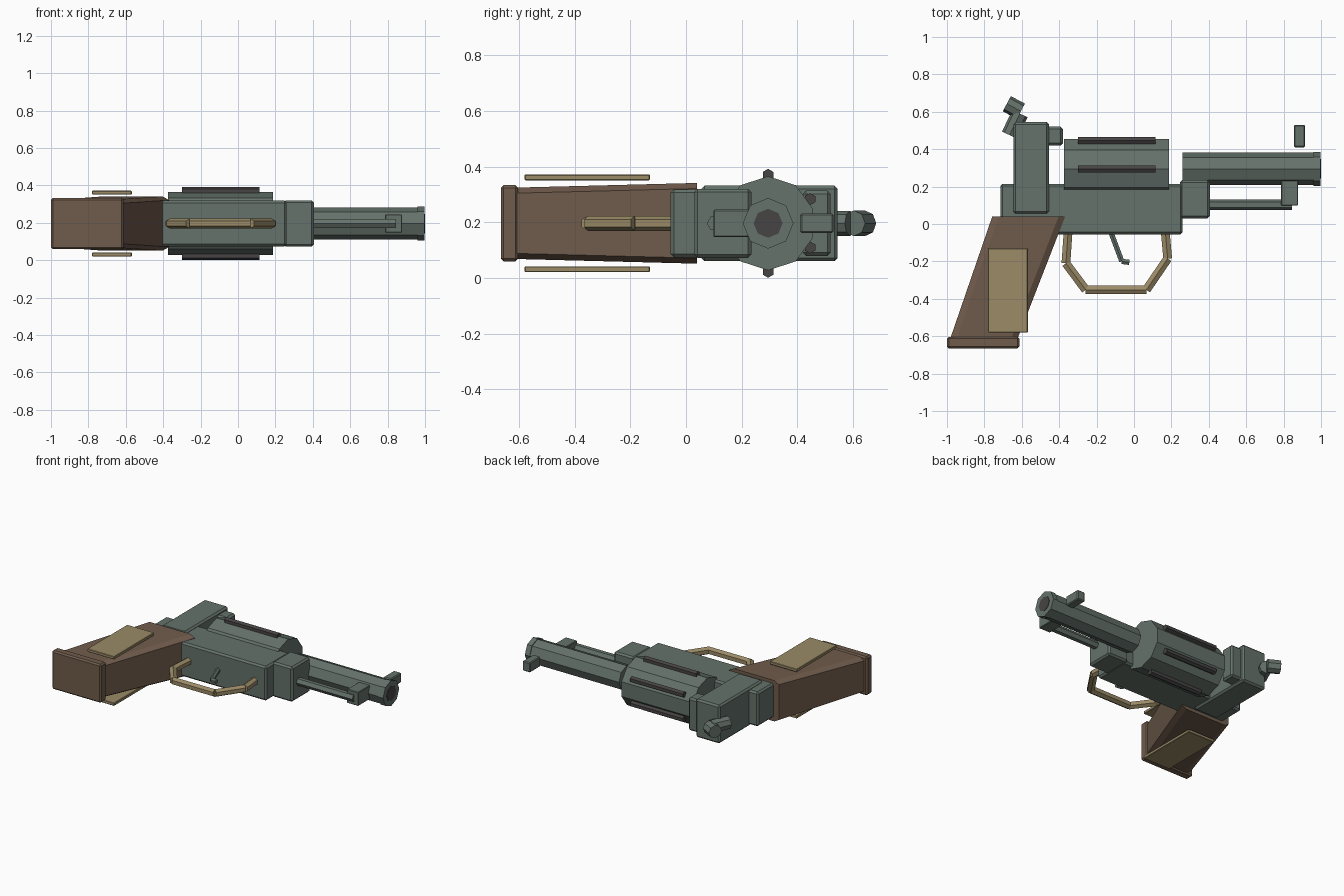
import bpy, bmesh, math
from mathutils import Vector

if "Cube" in bpy.data.objects:
    bpy.data.objects.remove(bpy.data.objects["Cube"])

ZC = 0.196   # mid-plane height of the model lying on its side
AY = 0.295   # y of the barrel and cylinder axis


def material(name, rgb):
    m = bpy.data.materials.new(name)
    m.diffuse_color = (*rgb, 1)
    m.use_nodes = True
    m.node_tree.nodes["Principled BSDF"].inputs["Base Color"].default_value = m.diffuse_color
    return m


STEEL = material("green_grey_steel", (0.130, 0.168, 0.147))
DARK = material("dark_metal", (0.062, 0.056, 0.056))
WOOD = material("brown_wood", (0.162, 0.107, 0.072))
BRASS = material("dull_brass", (0.328, 0.258, 0.136))


def finish(name, bm, mat, bevel=0):
    bmesh.ops.recalc_face_normals(bm, faces=bm.faces)
    me = bpy.data.meshes.new(name)
    bm.to_mesh(me)
    bm.free()
    me.materials.append(mat)
    ob = bpy.data.objects.new(name, me)
    bpy.context.collection.objects.link(ob)
    if bevel:
        b = ob.modifiers.new("bevel", 'BEVEL')
        b.width, b.segments = bevel, 1
    return ob


def box(name, x, y, half_z, mat, bevel=0.012, z=ZC):
    bm = bmesh.new()
    bmesh.ops.create_cube(bm, size=1)
    for v in bm.verts:
        v.co = ((x[0] + x[1]) / 2 + v.co.x * (x[1] - x[0]),
                (y[0] + y[1]) / 2 + v.co.y * (y[1] - y[0]),
                z + v.co.z * 2 * half_z)
    return finish(name, bm, mat, bevel)


def loft(bm, rings):
    loops = [[bm.verts.new(p) for p in r] for r in rings]
    n = len(loops[0])
    for a, b in zip(loops, loops[1:]):
        for i in range(n):
            j = (i + 1) % n
            bm.faces.new((a[i], a[j], b[j], b[i]))
    bm.faces.new(loops[0])
    bm.faces.new(loops[-1])


def rod(name, points, r, sides, mat, phase=0, z=ZC):
    """Straight prisms along a flat path, one corner up at phase 0."""
    bm = bmesh.new()
    up = Vector((0, 0, 1))
    for p, q in zip(points, points[1:]):
        p, q = Vector((*p, z)), Vector((*q, z))
        side = up.cross((q - p).normalized())
        ring = []
        for i in range(sides):
            a = phase + math.tau * i / sides
            ring.append((up * math.cos(a) + side * math.sin(a)) * r)
        loft(bm, [[c + o for o in ring] for c in (p, q)])
    return finish(name, bm, mat)


# Frame
box("main_frame", (-0.715, 0.26), (-0.055, 0.215), 0.122, STEEL)
box("front_frame_block", (0.245, 0.405), (0.03, 0.235), 0.124, STEEL)
box("rear_frame_block", (-0.645, -0.455), (0.055, 0.545), 0.136, STEEL)
box("top_strap_stub", (-0.47, -0.38), (0.42, 0.52), 0.117, STEEL)

# Barrel with muzzle and dark bore
rod("barrel", [(0.26, AY), (0.98, AY)], 0.086, 8, STEEL)
rod("muzzle_ring", [(0.96, AY), (0.997, AY)], 0.091, 8, STEEL)
rod("bore", [(0.95, AY), (1.0, AY)], 0.052, 8, DARK)
rod("ejector_rod", [(0.38, 0.103), (0.845, 0.103)], 0.028, 6, STEEL, math.pi / 6)
box("barrel_lug", (0.787, 0.877), (0.098, 0.24), 0.049, STEEL, 0.004)
box("front_sight", (0.855, 0.915), (0.41, 0.53), 0.035, STEEL, 0.006)

# Revolving cylinder with six ribs
rod("cylinder", [(-0.375, AY), (0.188, AY)], 0.169, 10, STEEL)
for k in range(6):
    a = math.radians(30 + 60 * k)
    y = AY + 0.174 * math.cos(a)
    rod("cylinder_rib_%d" % (k + 1), [(-0.30, y), (0.115, y)],
        0.0216, 6, DARK, z=ZC + 0.174 * math.sin(a))

# Hammer
rod("hammer_neck", [(-0.665, 0.475), (-0.61, 0.59)], 0.045, 8, STEEL)
rod("hammer_head", [(-0.605, 0.603), (-0.68, 0.643)], 0.046, 8, STEEL)

# Trigger and its guard
rod("trigger", [(-0.125, -0.04), (-0.065, -0.20), (-0.025, -0.205)], 0.016, 6, STEEL)
rod("trigger_guard", [(-0.353, -0.05), (-0.364, -0.21), (-0.258, -0.352),
                      (0.066, -0.352), (0.180, -0.185), (0.168, -0.05)],
    0.027, 6, BRASS)

# Raked grip: chamfered sections from the base up to the frame


def grip_section(x0, x1, y, h, cx=0.035, cz=0.02):
    return [(x, y, ZC + z) for x, z in (
        (x0 + cx, -h), (x1 - cx, -h), (x1, -h + cz), (x1, h - cz),
        (x1 - cx, h), (x0 + cx, h), (x0, h - cz), (x0, -h + cz))]


bm = bmesh.new()
loft(bm, [grip_section(-0.985, -0.625, -0.62, 0.128),
          grip_section(-0.758, -0.368, 0.04, 0.145)])
finish("grip", bm, WOOD)
box("grip_base", (-1.0, -0.613), (-0.665, -0.603), 0.137, WOOD, 0.01)

# Grip side plates
for name, s in (("upper", 1), ("lower", -1)):
    box(name + "_grip_plate", (-0.78, -0.568), (-0.58, -0.13), 0.0105, BRASS,
        0.003, ZC + s * 0.165)
